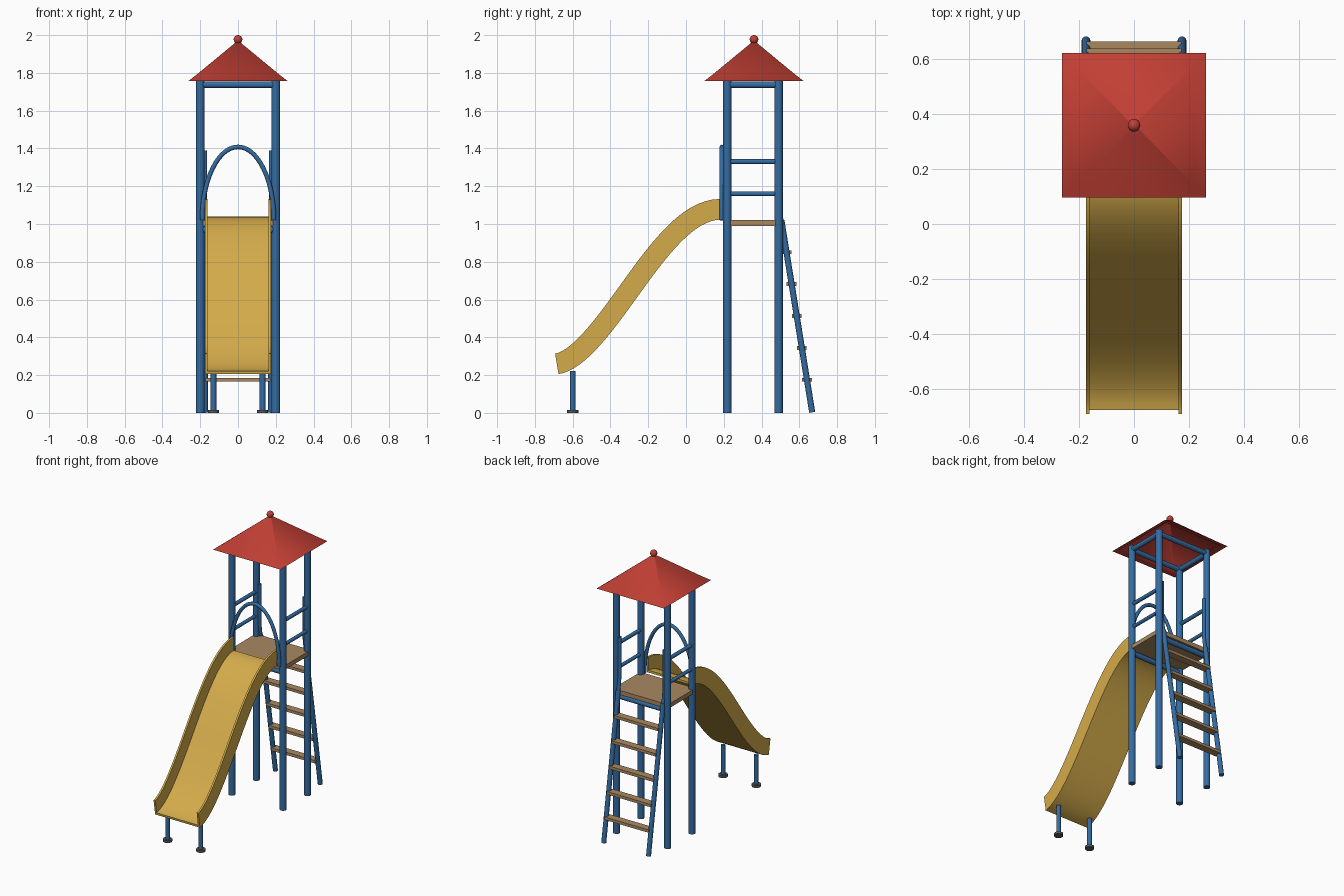
import bpy, bmesh, math
from mathutils import Vector

if "Cube" in bpy.data.objects:
    bpy.data.objects.remove(bpy.data.objects["Cube"])


def mat(name, rgb):
    m = bpy.data.materials.new(name)
    m.diffuse_color = (*rgb, 1)
    m.use_nodes = True
    m.node_tree.nodes["Principled BSDF"].inputs["Base Color"].default_value = m.diffuse_color
    return m


BLUE = mat("blue_paint", (0.035, 0.15, 0.36))
YELLOW = mat("yellow_plastic", (0.66, 0.41, 0.07))
RED = mat("red_roof", (0.54, 0.05, 0.035))
WOOD = mat("wood", (0.40, 0.25, 0.12))
GREY = mat("dark_grey", (0.10, 0.10, 0.11))


def finish(bm, name, m, angle=40):
    bmesh.ops.recalc_face_normals(bm, faces=bm.faces)
    me = bpy.data.meshes.new(name)
    bm.to_mesh(me)
    bm.free()
    ob = bpy.data.objects.new(name, me)
    bpy.context.collection.objects.link(ob)
    me.materials.append(m)
    bpy.ops.object.select_all(action='DESELECT')
    ob.select_set(True)
    bpy.context.view_layer.objects.active = ob
    bpy.ops.object.shade_smooth_by_angle(angle=math.radians(angle))
    return ob


def rod(name, a, b, r, m=BLUE, seg=20):
    a, b = Vector(a), Vector(b)
    bm = bmesh.new()
    bmesh.ops.create_cone(bm, cap_ends=True, segments=seg, radius1=r, radius2=r, depth=(b - a).length)
    bm.transform((b - a).to_track_quat('Z', 'Y').to_matrix().to_4x4())
    bmesh.ops.translate(bm, verts=bm.verts, vec=(a + b) / 2)
    return finish(bm, name, m)


def box(name, c, size, m):
    bm = bmesh.new()
    bmesh.ops.create_cube(bm, size=1)
    bmesh.ops.scale(bm, verts=bm.verts, vec=size)
    bmesh.ops.translate(bm, verts=bm.verts, vec=c)
    return finish(bm, name, m)


def tube(name, pts, r, m=BLUE):
    cu = bpy.data.curves.new(name, 'CURVE')
    cu.dimensions = '3D'
    cu.bevel_depth, cu.bevel_resolution, cu.use_fill_caps = r, 4, True
    sp = cu.splines.new('POLY')
    sp.points.add(len(pts) - 1)
    for p, co in zip(sp.points, pts):
        p.co = (*co, 1)
    sp.use_smooth = True
    cu.materials.append(m)
    ob = bpy.data.objects.new(name, cu)
    bpy.context.collection.objects.link(ob)
    return ob


def loft(name, rings, m, angle):
    bm = bmesh.new()
    vs = [[bm.verts.new(p) for p in ring] for ring in rings]
    n = len(vs[0])
    for a, b in zip(vs, vs[1:]):
        for i in range(n):
            j = (i + 1) % n
            bm.faces.new((a[i], a[j], b[j], b[i]))
    bm.faces.new(vs[0])
    bm.faces.new(vs[-1])
    return finish(bm, name, m, angle)


PX, YF, YB, YC = 0.20, 0.218, 0.49, 0.36

# tower posts, side rails and top side beams
for side, s in (("left", -1), ("right", 1)):
    x = s * PX
    for end, y in (("front", YF), ("back", YB)):
        rod(f"{end}_{side}_post", (x, y, 0), (x, y, 1.76), 0.0225, seg=24)
    for label, z, r in (("lower_rail", 1.16, 0.012), ("upper_rail", 1.33, 0.013), ("top_beam", 1.737, 0.017)):
        rod(f"{side}_{label}", (x, YF, z), (x, YB, z), r)

# cross beams under the roof and under the deck
for end, y in (("front", YF), ("back", YB)):
    rod(f"{end}_top_beam", (-PX, y, 1.737), (PX, y, 1.737), 0.017)
    rod(f"{end}_deck_beam", (-PX, y, 0.97), (PX, y, 0.97), 0.018)

# deck
box("deck", (0, (YF + YB) / 2, 1.005), (0.43, 0.305, 0.03), WOOD)

# hollow pyramid roof with a shallow eave, and ball on top
profile = [(0.24, 1.757), (0.263, 1.757), (0.22, 1.79), (0.004, 1.968)]
inner = [(0.003, 1.955), (0.215, 1.778), (0.24, 1.757)]
loft("roof", [[(cx * h, YC + cy * h, z) for cx, cy in ((-1, -1), (1, -1), (1, 1), (-1, 1))]
              for h, z in inner + profile[1:]], RED, 60)
bm = bmesh.new()
bmesh.ops.create_uvsphere(bm, u_segments=20, v_segments=12, radius=0.023)
bmesh.ops.translate(bm, verts=bm.verts, vec=(0, YC, 1.977))
finish(bm, "roof_ball", RED)

# slide: U section swept along an S curve
Y0, Y1, Z0, Z1 = -0.675, 0.185, 0.205, 1.023
W, T, H = 0.175, 0.013, 0.11
section = [(-W, 0), (W, 0), (W, H), (W - T, H), (W - T, 0.016), (T - W, 0.016), (T - W, H), (-W, H)]
rings = []
N = 32
for i in range(N + 1):
    t = i / N
    u = 0.03 + 0.97 * t
    s0 = 0.03 ** 2 * (3 - 0.06)
    y = Y0 + (Y1 - Y0) * t
    z = Z0 + (Z1 - Z0) * (u * u * (3 - 2 * u) - s0) / (1 - s0)
    slope = (Z1 - Z0) / (Y1 - Y0) * 6 * u * (1 - u)
    nrm = Vector((0, -slope, 1)).normalized()
    rings.append([Vector((x, y, z)) + nrm * h for x, h in section])
loft("slide", rings, YELLOW, 35)

# slide legs and feet
for side, s in (("left", -1), ("right", 1)):
    rod(f"{side}_slide_leg", (s * 0.13, -0.6, 0), (s * 0.13, -0.6, 0.222), 0.015)
    rod(f"{side}_slide_foot", (s * 0.13, -0.6, 0), (s * 0.13, -0.6, 0.016), 0.03, GREY)

# arch over the slide entrance
tube("entrance_arch", [(-0.19 * math.cos(a), 0.19, 1.02 + 0.388 * math.sin(a))
                       for a in (math.pi * i / 40 for i in range(41))], 0.012)

# ladder rails that bend upright into hand grips
for side, s in (("left", -1), ("right", 1)):
    x = s * 0.175
    rod(f"{side}_ladder_rail", (x, 0.668, 0.003), (x, 0.505, 1.02), 0.016)
    tube(f"{side}_hand_grip", [(x, 0.508, 1.0), (x, 0.497, 1.06), (x, 0.49, 1.12), (x, 0.49, 1.39)], 0.012)

# ladder rungs
for i in range(5):
    z = 0.175 + 0.169 * i
    box(f"ladder_rung_{i + 1}", (0, 0.668 - 0.16 * z, z), (0.345, 0.052, 0.02), WOOD)
